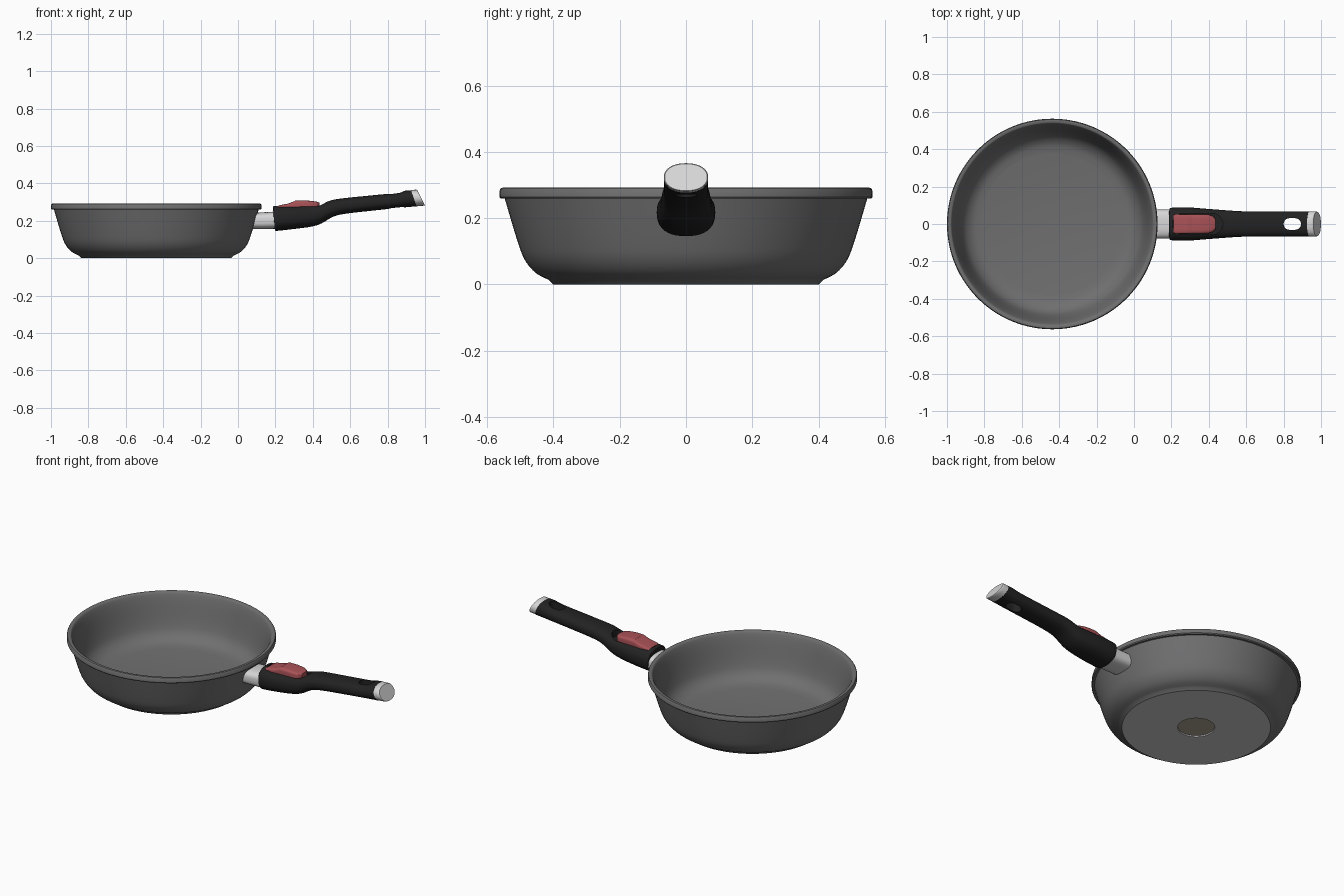
import bpy, bmesh, math
from mathutils import Vector

if "Cube" in bpy.data.objects:
    bpy.data.objects.remove(bpy.data.objects["Cube"])


def material(name, r, g, b):
    m = bpy.data.materials.new(name)
    m.diffuse_color = (r, g, b, 1)
    m.use_nodes = True
    m.node_tree.nodes["Principled BSDF"].inputs["Base Color"].default_value = m.diffuse_color
    return m


GREY = material("pan grey", 0.16, 0.16, 0.164)
BASE = material("base light grey", 0.58, 0.58, 0.58)
BROWN = material("medallion tan", 0.41, 0.36, 0.28)
BLACK = material("handle black", 0.016, 0.016, 0.016)
RED = material("button red", 0.40, 0.085, 0.095)
SILVER = material("silver", 0.67, 0.67, 0.67)


def finish(name, bm, mats):
    bmesh.ops.recalc_face_normals(bm, faces=bm.faces)
    me = bpy.data.meshes.new(name)
    bm.to_mesh(me)
    bm.free()
    ob = bpy.data.objects.new(name, me)
    bpy.context.collection.objects.link(ob)
    for m in mats:
        me.materials.append(m)
    return ob


def activate(ob):
    bpy.ops.object.select_all(action='DESELECT')
    ob.select_set(True)
    bpy.context.view_layer.objects.active = ob


def smooth(ob, angle=35):
    activate(ob)
    bpy.ops.object.shade_smooth_by_angle(angle=math.radians(angle))


def curve_points(pts, steps):
    """Catmull-Rom interpolation through tuples of any length."""
    out = []
    for i in range(len(pts) - 1):
        p0, p1, p2, p3 = (pts[max(0, min(len(pts) - 1, i + k))] for k in (-1, 0, 1, 2))
        for s in range(steps):
            t = s / steps
            out.append(tuple(b + 0.5 * t * (c - a + t * (2 * a - 5 * b + 4 * c - d + t * (3 * (b - c) + d - a)))
                             for a, b, c, d in zip(p0, p1, p2, p3)))
    return out + [pts[-1]]


def loft(name, stations, mat, power=2.4, steps=4, n=40):
    """Superellipse sections along x: (x, z low, z high, half width, slant dx/dz)."""
    bm = bmesh.new()
    rings = []
    for x, lo, hi, hw, slant in curve_points(stations, steps):
        ring = []
        for k in range(n):
            a = 2 * math.pi * k / n
            c, s = math.cos(a), math.sin(a)
            y = math.copysign(abs(c) ** (2 / power), c) * hw
            dz = math.copysign(abs(s) ** (2 / power), s) * (hi - lo) / 2
            ring.append(bm.verts.new((x + slant * dz, y, (lo + hi) / 2 + dz)))
        rings.append(ring)
    for a, b in zip(rings, rings[1:]):
        for k in range(n):
            bm.faces.new((a[k], a[(k + 1) % n], b[(k + 1) % n], b[k]))
    bm.faces.new(rings[0])
    bm.faces.new(rings[-1])
    return finish(name, bm, [mat])


def slot(name, x0, x1, r, z0, z1):
    """Stadium-shaped cutter along x."""
    bm = bmesh.new()
    outline = []
    for cx, start in ((x1 - r, -90), (x0 + r, 90)):
        for k in range(17):
            a = math.radians(start + 180 * k / 16)
            outline.append((cx + r * math.cos(a), r * math.sin(a)))
    face = bm.faces.new([bm.verts.new((x, y, z0)) for x, y in outline])
    top = bmesh.ops.extrude_face_region(bm, geom=[face])
    bmesh.ops.translate(bm, vec=(0, 0, z1 - z0),
                        verts=[v for v in top["geom"] if isinstance(v, bmesh.types.BMVert)])
    ob = finish(name, bm, [BLACK])
    ob.hide_render = True
    return ob


def cut(ob, cutter):
    mod = ob.modifiers.new("cut", 'BOOLEAN')
    mod.operation = 'DIFFERENCE'
    mod.solver = 'EXACT'
    mod.object = cutter
    activate(ob)
    bpy.ops.object.modifier_apply(modifier=mod.name)
    bpy.data.objects.remove(cutter)


# Pan: lathed profile from the underside medallion, up the wall, over the rim, to the floor
CX = -0.437
outer = curve_points([(0.415, 0.014), (0.455, 0.036), (0.487, 0.075), (0.51, 0.135), (0.547, 0.259)], 5)
inner = curve_points([(0.547, 0.2905), (0.537, 0.283), (0.522, 0.24), (0.494, 0.13), (0.47, 0.075),
                      (0.43, 0.042), (0.38, 0.03)], 5)
profile = ([(0, 0.006), (0.098, 0.006), (0.10, 0), (0.40, 0)] + outer
           + [(0.559, 0.259), (0.563, 0.264), (0.562, 0.286), (0.559, 0.2905), (0.553, 0.292)]
           + inner + [(0, 0.028)])
bm = bmesh.new()
verts = [bm.verts.new((r, 0, z)) for r, z in profile]
edges = [bm.edges.new(p) for p in zip(verts, verts[1:])]
bmesh.ops.spin(bm, geom=verts + edges, cent=(0, 0, 0), axis=(0, 0, 1),
               angle=2 * math.pi, steps=112, use_duplicate=False)
bmesh.ops.remove_doubles(bm, verts=bm.verts, dist=1e-5)
for f in bm.faces:
    c = f.calc_center_median()
    if c.z < 0.0065:  # underside: tan medallion inside a light base plate
        f.material_index = 2 if Vector((c.x, c.y)).length < 0.0985 else 1
bmesh.ops.translate(bm, verts=bm.verts, vec=(CX, 0, 0))
smooth(finish("pan", bm, [GREY, BASE, BROWN]))

# Silver bracket between pan and handle
smooth(loft("handle_bracket", [(0.088, 0.155, 0.243, 0.077, 0.25), (0.15, 0.155, 0.246, 0.077, 0.1),
                               (0.215, 0.157, 0.25, 0.077, 0)], SILVER, 3))

# Black grip with button recess and hanging hole
grip = loft("handle_grip", [
    (0.193, 0.150, 0.272, 0.080, -0.08), (0.203, 0.146, 0.279, 0.087, -0.08),
    (0.30, 0.156, 0.284, 0.088, 0), (0.39, 0.168, 0.288, 0.081, 0),
    (0.445, 0.185, 0.293, 0.077, 0), (0.51, 0.222, 0.312, 0.072, 0),
    (0.58, 0.238, 0.322, 0.068, 0), (0.72, 0.254, 0.336, 0.067, 0),
    (0.85, 0.268, 0.349, 0.067, -0.1), (0.90, 0.273, 0.360, 0.067, -0.2),
    (0.94, 0.277, 0.363, 0.067, -0.35)], BLACK)
cut(grip, slot("recess_cutter", 0.205, 0.475, 0.056, 0.262, 0.4))
cut(grip, slot("hole_cutter", 0.80, 0.893, 0.031, 0.1, 0.5))
smooth(grip)

# Silver slanted end cap
smooth(loft("handle_end_cap", [(0.94, 0.277, 0.363, 0.067, -0.35), (0.958, 0.279, 0.365, 0.067, -0.45),
                               (0.974, 0.281, 0.366, 0.067, -0.5), (0.979, 0.283, 0.364, 0.064, -0.5)],
            SILVER, 2.2, 2))

# Red release button, stepped at the thumb ridge
smooth(loft("release_button", [
    (0.212, 0.25, 0.278, 0.048, 0), (0.222, 0.25, 0.283, 0.051, 0), (0.27, 0.25, 0.292, 0.052, 0),
    (0.303, 0.25, 0.305, 0.052, 0), (0.307, 0.25, 0.308, 0.052, 0), (0.36, 0.25, 0.309, 0.052, 0),
    (0.40, 0.25, 0.305, 0.050, 0), (0.425, 0.25, 0.301, 0.040, 0), (0.437, 0.25, 0.297, 0.024, 0)],
    RED, 5, 1), 25)
